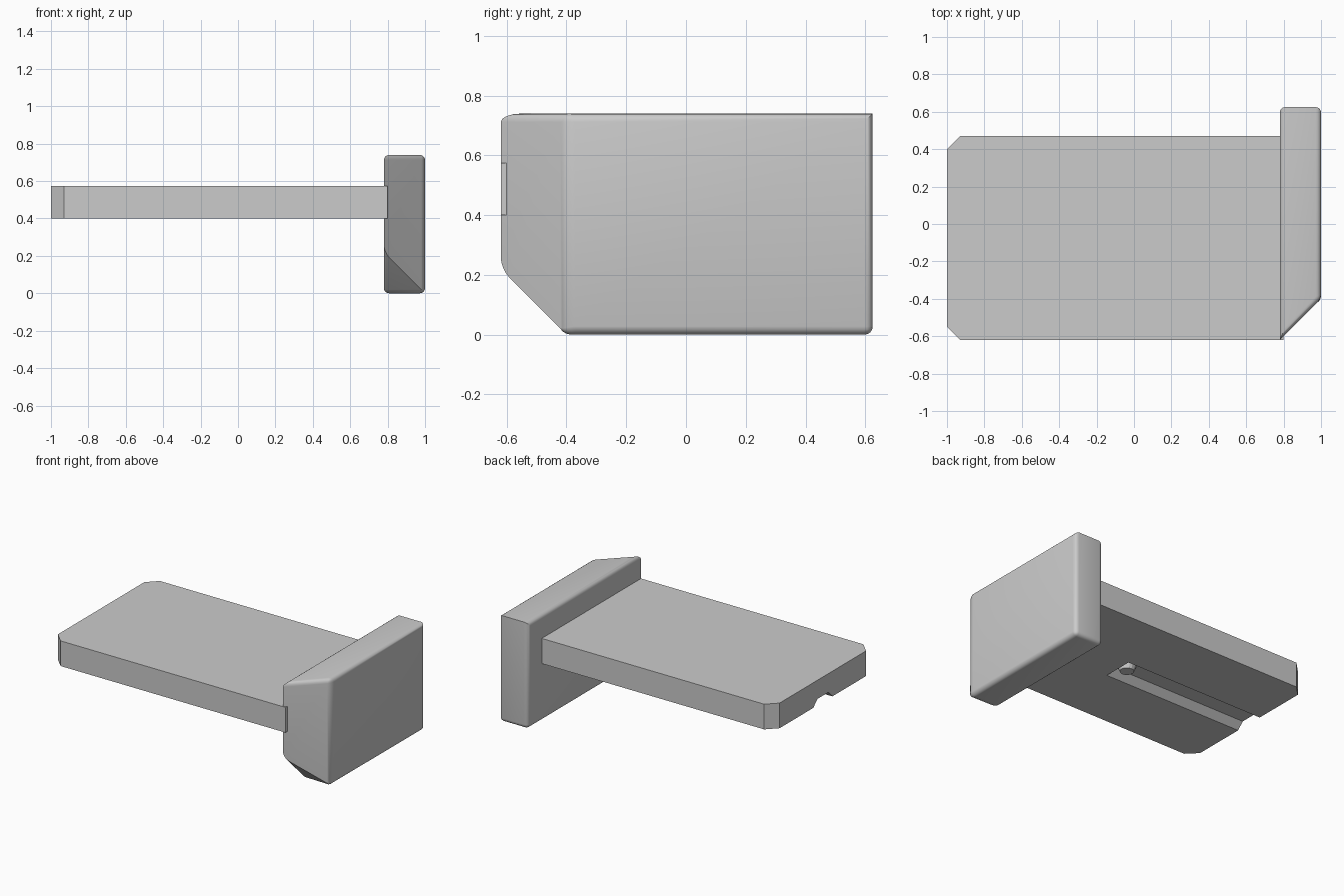
import bpy
import bmesh
from mathutils import Vector

if "Cube" in bpy.data.objects:
    bpy.data.objects.remove(bpy.data.objects["Cube"], do_unlink=True)

grey = bpy.data.materials.new("light grey")
grey.use_nodes = True
grey.diffuse_color = (0.6, 0.6, 0.6, 1)
grey.node_tree.nodes["Principled BSDF"].inputs["Base Color"].default_value = (0.6, 0.6, 0.6, 1)


def prism(bm, points, push):
    """Extrude a flat outline along a vector."""
    face = bm.faces.new([bm.verts.new(p) for p in points])
    top = bmesh.ops.extrude_face_region(bm, geom=[face])
    verts = [g for g in top["geom"] if isinstance(g, bmesh.types.BMVert)]
    bmesh.ops.translate(bm, verts=verts, vec=push)
    bmesh.ops.recalc_face_normals(bm, faces=bm.faces)


def finish(bm, name):
    bmesh.ops.recalc_face_normals(bm, faces=bm.faces)
    mesh = bpy.data.meshes.new(name)
    bm.to_mesh(mesh)
    bm.free()
    mesh.materials.append(grey)
    obj = bpy.data.objects.new(name, mesh)
    bpy.context.collection.objects.link(obj)
    return obj


# End block: plan outline with a slanted front, sloped off underneath
X0, X1, FRONT, BACK, TOP = 0.78, 1.0, -0.62, 0.625, 0.74
SLANT = FRONT + X1 - X0
bm = bmesh.new()
prism(bm, [(X0, FRONT, 0), (X1, SLANT, 0), (X1, BACK, 0), (X0, BACK, 0)], (0, 0, TOP))
cut = bmesh.ops.bisect_plane(bm, geom=bm.verts[:] + bm.edges[:] + bm.faces[:], dist=1e-4,
                             plane_co=(0, SLANT, 0), plane_no=(0, -1, -1), clear_outer=True)
rim = [g for g in cut["geom_cut"] if isinstance(g, bmesh.types.BMEdge)]
bmesh.ops.holes_fill(bm, edges=rim)
bmesh.ops.recalc_face_normals(bm, faces=bm.faces)


def rounded(edge):
    a, b = (v.co for v in edge.verts)
    mid = (a + b) / 2
    top_back = mid.z > TOP - 0.01 and mid.y > BACK - 0.01
    front_tip = a.y < FRONT + 0.01 and b.y < FRONT + 0.01
    d = (b - a).normalized()
    slope_ridge = abs(d.x) > 0.3 and abs(d.z) > 0.3
    return not (top_back or front_tip or slope_ridge)


bmesh.ops.bevel(bm, geom=[e for e in bm.edges if rounded(e)], offset=0.028,
                segments=4, profile=0.5, affect='EDGES', clamp_overlap=True)
block = finish(bm, "end_block")
bpy.context.view_layer.objects.active = block
block.select_set(True)
bpy.ops.object.shade_smooth_by_angle(angle=0.6)

# Flat slab with clipped far corners
Y0, Y1, Z0, Z1, CLIP = -0.62, 0.47, 0.40, 0.575, 0.07
MID = (Y0 + Y1) / 2
bm = bmesh.new()
prism(bm, [(X0 + 0.02, Y0, Z0), (X0 + 0.02, Y1, Z0), (CLIP - 1, Y1, Z0), (-1, Y1 - CLIP, Z0),
           (-1, Y0 + CLIP, Z0), (CLIP - 1, Y0, Z0)], (0, 0, Z1 - Z0))
slab = finish(bm, "slab")

# Groove with sloped sides along the underside, open at the far end
DEPTH, WIDE, NARROW = 0.045, 0.105, 0.06
flare = WIDE + (WIDE - NARROW)
bm = bmesh.new()
prism(bm, [(-1.1, MID - flare, Z0 - DEPTH), (-1.1, MID + flare, Z0 - DEPTH),
           (-1.1, MID + NARROW, Z0 + DEPTH), (-1.1, MID - NARROW, Z0 + DEPTH)], (1.17, 0, 0))
cutter = finish(bm, "groove_cutter")
cutter.hide_render = True
cutter.hide_set(True)
mod = slab.modifiers.new("groove", 'BOOLEAN')
mod.operation = 'DIFFERENCE'
mod.solver = 'EXACT'
mod.object = cutter
bpy.context.view_layer.objects.active = slab
bpy.ops.object.modifier_apply(modifier=mod.name)
bpy.data.objects.remove(cutter, do_unlink=True)

# Small catch bump at the inner end of the groove
bm = bmesh.new()
bmesh.ops.create_cone(bm, cap_ends=True, segments=16, radius1=0.045, radius2=0.06, depth=0.04)
bmesh.ops.translate(bm, verts=bm.verts, vec=Vector((-0.005, MID, Z0 + DEPTH - 0.015)))
finish(bm, "catch_bump")
